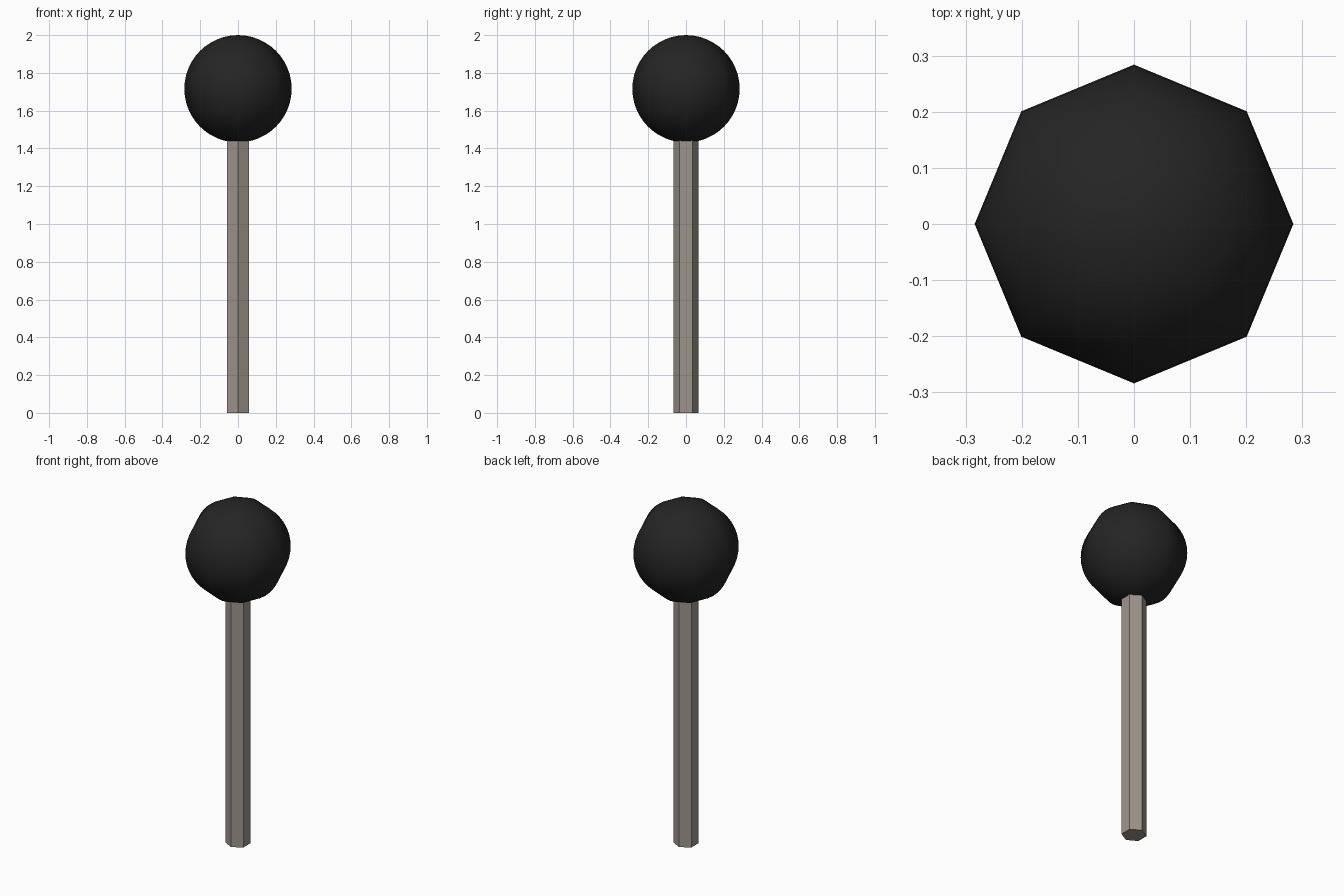
import bpy, math

if "Cube" in bpy.data.objects:
    bpy.data.objects.remove(bpy.data.objects["Cube"])


def material(name, color):
    m = bpy.data.materials.new(name)
    m.diffuse_color = (*color, 1.0)
    m.use_nodes = True
    m.node_tree.nodes["Principled BSDF"].inputs["Base Color"].default_value = m.diffuse_color
    return m


def finish(name, mat):
    ob = bpy.context.object
    ob.name = name
    ob.data.materials.append(mat)
    return ob


RADIUS = 0.284
CENTRE = 2.0 - RADIUS
STICK_TOP = 1.5

# Hexagonal stick, corners on the y axis, its top sunk into the ball
bpy.ops.mesh.primitive_cylinder_add(vertices=6, radius=0.067, depth=STICK_TOP,
                                    location=(0, 0, STICK_TOP / 2))
finish("stick", material("grey brown wood", (0.34, 0.30, 0.26)))

# Smooth ball: eight meridians, many rings
bpy.ops.mesh.primitive_uv_sphere_add(segments=8, ring_count=24, radius=RADIUS,
                                     location=(0, 0, CENTRE))
finish("ball_head", material("charcoal black", (0.018, 0.018, 0.018)))
bpy.ops.object.shade_smooth()
